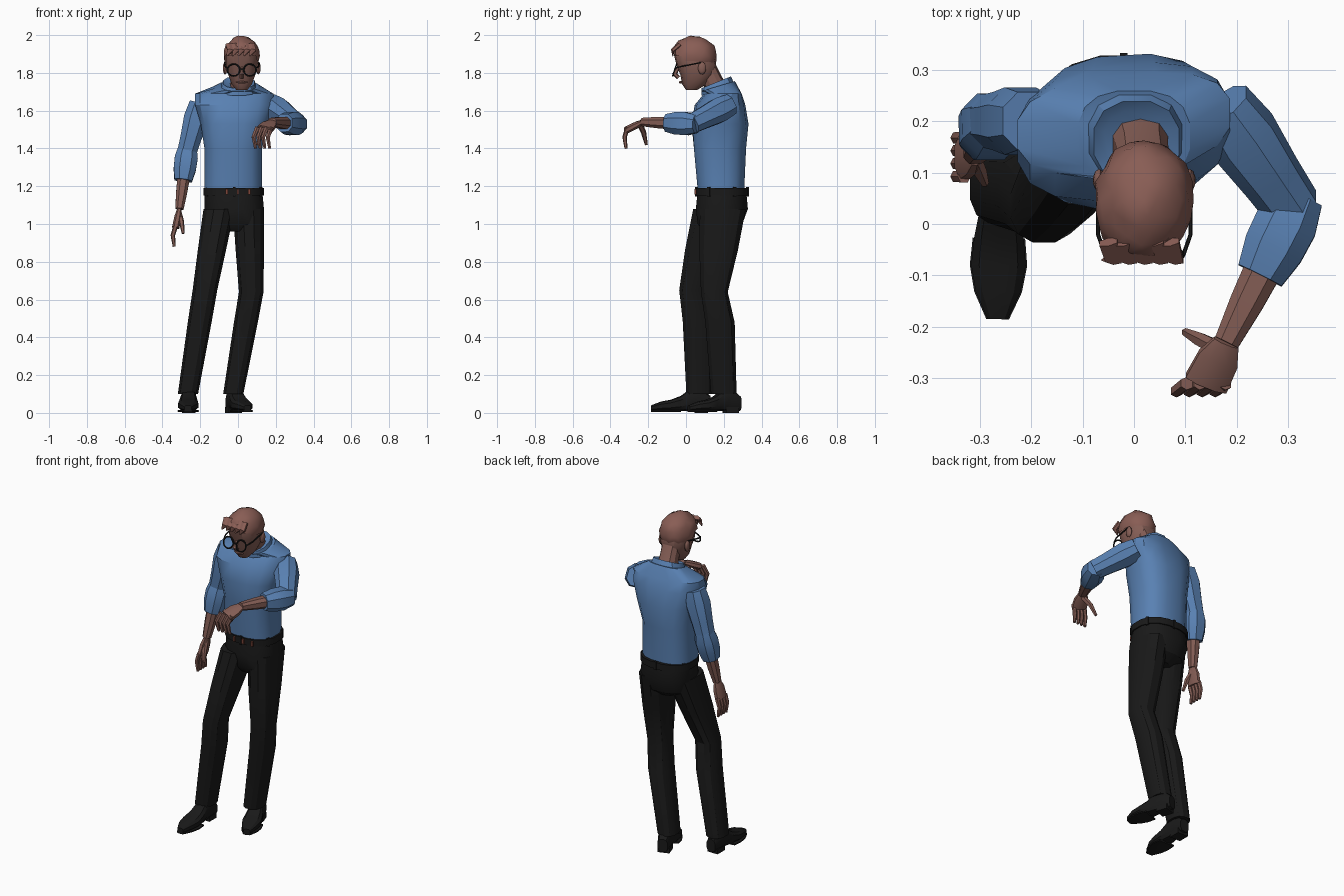
import bpy, bmesh, math, random
from mathutils import Vector, Matrix

random.seed(4)
if "Cube" in bpy.data.objects:
    bpy.data.objects.remove(bpy.data.objects["Cube"])


def material(name, *rgb):
    m = bpy.data.materials.new(name)
    m.use_nodes = True
    m.diffuse_color = (*rgb, 1)
    m.node_tree.nodes["Principled BSDF"].inputs["Base Color"].default_value = (*rgb, 1)
    return m


SHIRT = material("blue cloth", .1, .22, .45)
SKIN = material("brown skin", .23, .11, .09)
HAIR = material("brown hair", .25, .11, .09)
BLACK = material("black cloth and leather", .01, .01, .01)
METAL = material("red brown metal", .2, .06, .04)
UP = Vector((0, 0, 1))
ACROSS = Vector((1, 0, 0))
BACK = Vector((0, 1, 0))


def finish(name, mesh, mat):
    bmesh.ops.recalc_face_normals(mesh, faces=mesh.faces)
    data = bpy.data.meshes.new(name)
    mesh.to_mesh(data)
    mesh.free()
    data.materials.append(mat)
    part = bpy.data.objects.new(name, data)
    bpy.context.collection.objects.link(part)
    bpy.ops.object.select_all(action='DESELECT')
    part.select_set(True)
    bpy.context.view_layer.objects.active = part
    bpy.ops.object.shade_smooth_by_angle(angle=math.radians(30))


def loft(name, rings, mat, sides=12, power=2.4):
    """Skin rings of (centre, half axis u, half axis v) and close both ends."""
    mesh = bmesh.new()
    loops = []
    for centre, u, v in rings:
        loop = []
        for i in range(sides):
            angle = math.tau * (i + .5) / sides
            c, s = math.cos(angle), math.sin(angle)
            c = math.copysign(abs(c) ** (2 / power), c)
            s = math.copysign(abs(s) ** (2 / power), s)
            loop.append(mesh.verts.new(centre + u * c + v * s))
        loops.append(loop)
    for lower, upper in zip(loops, loops[1:]):
        for i in range(sides):
            j = (i + 1) % sides
            mesh.faces.new((lower[i], lower[j], upper[j], upper[i]))
    mesh.faces.new(loops[0])
    mesh.faces.new(loops[-1])
    finish(name, mesh, mat)


def level_ring(z, left, right, front, back, turn=0, tilt=0):
    """Ring from its extents, optionally turned in plan or tipped forward."""
    half_width, half_depth = (right - left) / 2, (back - front) / 2
    return (Vector(((left + right) / 2, (front + back) / 2, z)),
            (ACROSS + BACK * turn) * half_width, (BACK + UP * tilt) * half_depth)


def limb(name, points, radii, mat, spread=ACROSS, flat=1, sides=8):
    """Tube along points, widest along the spread direction."""
    points = [Vector(p) for p in points]
    rings = []
    for i, (point, radius) in enumerate(zip(points, radii)):
        along = (points[min(i + 1, len(points) - 1)] - points[max(i - 1, 0)]).normalized()
        u = (spread - along * along.dot(spread)).normalized()
        rings.append((point, u * radius, u.cross(along) * radius * flat))
    loft(name, rings, mat, sides)


def placed(centre, size, rotation=0):
    return (Matrix.Translation(centre) @ Matrix.Rotation(rotation, 4, 'Z')
            @ Matrix.Diagonal((*size, 1)))


def block(name, centre, size, mat, rotation=0):
    mesh = bmesh.new()
    bmesh.ops.create_cube(mesh, size=1, matrix=placed(centre, size, rotation))
    finish(name, mesh, mat)


def arm(side, shoulder, elbow, wrist, knuckle, thumb_tip, spread, bulge):
    """Sleeve, rolled cuff, forearm and hand hung on the arm's joints."""
    shoulder, elbow, wrist, knuckle, thumb_tip, bulge = map(
        Vector, (shoulder, elbow, wrist, knuckle, thumb_tip, bulge))
    upper, lower = shoulder.lerp, lambda t: elbow.lerp(wrist, t)
    limb(f"{side}_sleeve", [shoulder, upper(elbow, .3), upper(elbow, .7), elbow],
         (.06, .07, .06, .055), SHIRT, spread)
    limb(f"{side}_cuff", [lower(t) for t in (-.1, .1, .3, .5)],
         (.05, .065, .063, .05), SHIRT, spread)
    limb(f"{side}_forearm", [lower(.4), lower(.7), wrist], (.04, .035, .026), SKIN, spread, .9)
    limb(f"{side}_palm", [wrist, wrist.lerp(knuckle, .4), knuckle], (.027, .043, .046),
         SKIN, spread, .45)
    # Fingers curl down from the knuckles
    for i in range(4):
        root = knuckle + spread * (i - 1.5) * .025 + UP * .01
        limb(f"{side}_finger_{i}", [root, root + bulge - UP * .05, root + bulge / 2 - UP * .11],
             (.013, .012, .008), SKIN, spread, sides=6)
    root = wrist.lerp(knuckle, .2)
    limb(f"{side}_thumb", [root, root.lerp(thumb_tip, .6) + UP * .02, thumb_tip],
         (.016, .014, .008), SKIN, spread, sides=6)


def leg(side, hip, knee, ankle):
    """Trouser leg with a full calf, in level rings between the joints."""
    hip, knee, ankle = map(Vector, (hip, knee, ankle))
    calf = knee.lerp(ankle, .3) + BACK * .015
    stations = (hip, hip.lerp(knee, .5), knee, calf, ankle)
    loft(f"{side}_trouser_leg",
         [(p, ACROSS * w, BACK * d) for p, w, d in
          zip(stations, (.085, .077, .067, .065, .055), (.125, .105, .073, .08, .07))], BLACK)


def shoe(side, heel, toe):
    """Shoe upper from evenly spaced widths and heights, with sole and heel."""
    heel, toe = Vector(heel), Vector(toe)
    along = (toe - heel).normalized()
    sideways = along.cross(UP)
    widths = (.03, .04, .04, .05, .055, .045, .02)
    heights = (.08, .12, .12, .08, .06, .05, .03)
    upper, sole = [], []
    for i, (width, height) in enumerate(zip(widths, heights)):
        spot = heel.lerp(toe, i / 6)
        upper.append((spot + UP * (height / 2 + .01), sideways * width, UP * height / 2))
        sole.append((spot + UP * .01, sideways * (width + .003), UP * .006))
    loft(f"{side}_shoe", upper, BLACK, 10, 2.8)
    loft(f"{side}_sole", sole[3:], BLACK, 8, 4)
    block(f"{side}_heel", heel + along * .05 + UP * .015, (.07, .07, .03), BLACK,
          math.atan2(along.y, along.x))


# Shirt body and collar
loft("shirt_body", [
    level_ring(1.18, -.18, .13, .06, .31),
    level_ring(1.4, -.18, .13, .04, .32),
    level_ring(1.53, -.2, .16, .03, .33, turn=.06),
    level_ring(1.63, -.23, .19, .05, .31, turn=.1),
    level_ring(1.69, -.23, .19, .1, .29, turn=.1),
    level_ring(1.73, -.11, .11, .08, .26, tilt=.3)], SHIRT, 16, 2.6)
loft("collar", [
    level_ring(1.71, -.1, .1, .08, .26, tilt=.35),
    level_ring(1.75, -.08, .09, .08, .24, tilt=.4),
    level_ring(1.74, -.06, .06, .1, .22, tilt=.4)], SHIRT)

# Arms: one hanging, one raised across the chest
arm("right", (-.2, .2, 1.64), (-.27, .2, 1.38), (-.31, .14, 1.08), (-.33, .13, .98),
    (-.29, .08, .95), BACK, (-.015, 0, 0))
arm("left", (.17, .23, 1.63), (.31, .03, 1.53), (.18, -.23, 1.54), (.14, -.31, 1.5),
    (.1, -.21, 1.42), ACROSS, (-.02, -.015, 0))

# Trousers and shoes
loft("trouser_seat", [
    level_ring(1.18, -.18, .13, .06, .32),
    level_ring(1.08, -.18, .14, .05, .33),
    level_ring(1, -.16, .13, .06, .3),
    level_ring(.96, -.09, .07, .09, .25)], BLACK, 16)
leg("right", (-.1, .16, 1.08), (-.175, .035, .65), (-.265, .07, .1))
leg("left", (.055, .195, 1.08), (.07, .15, .64), (-.025, .2, .1))
shoe("right", (-.26, .13, 0), (-.265, -.185, 0))
shoe("left", (-.04, .285, 0), (.05, .015, 0))

# Belt, belt loops and metal fittings
loft("belt", [level_ring(z, -.185, .14, .05, .33) for z in (1.15, 1.19)], BLACK, 16)
for i in range(6):
    angle = math.tau * (i + .5) / 6
    spot = Vector((-.02, .19, 1.17)) + ACROSS * .16 * math.cos(angle) + BACK * .135 * math.sin(angle)
    block(f"belt_loop_{i}", spot, (.015, .015, .05), BLACK, angle)
for i in range(3):
    block(f"belt_fitting_{i}", (.06 * (i - 1), .05, 1.17), (.012, .012, .03), METAL)

# Neck and head
limb("neck", [(.01, .17, 1.7), (.015, .14, 1.76), (.02, .1, 1.84)], (.06, .053, .053), SKIN, sides=10)
loft("head", [level_ring(z, .02 - half, .02 + half, front, back) for z, half, front, back in (
    (1.71, .03, 0, .06), (1.74, .055, -.02, .11), (1.79, .073, -.03, .15), (1.84, .085, -.05, .16),
    (1.9, .084, -.065, .15), (1.95, .065, -.05, .12))], SKIN, 14)
limb("nose", [(.02, -.04, 1.83), (.02, -.06, 1.795), (.02, -.04, 1.775)], (.008, .014, .012), SKIN, sides=6)
limb("lips", [(.02 + x, abs(x) / 3 - .03, 1.75) for x in (-.03, 0, .03)], (.004, .008, .004), SKIN, UP, sides=6)

# Hair: tousled cap cut off along a sloping hairline
mesh = bmesh.new()
bmesh.ops.create_icosphere(mesh, subdivisions=3, radius=1)
for vert in mesh.verts:
    vert.co *= random.uniform(.955, 1.045)
bmesh.ops.transform(mesh, matrix=placed((.02, .045, 1.89), (.096, .12, .106)), verts=mesh.verts)
below = [vert for vert in mesh.verts if vert.co.z < 1.86 - .45 * vert.co.y]
bmesh.ops.delete(mesh, geom=below, context='VERTS')
finish("hair", mesh, HAIR)
for i in range(5):
    x = .03 * i - .05
    limb(f"fringe_lock_{i}", [(x, -.035, 1.95), (x + .01, -.07, 1.92), (x - .01, -.07, 1.89)],
         (.02, .018, .004), HAIR, flat=.6, sides=6)

# Ears and glasses on both sides of the face
for side, s in (("right", -1), ("left", 1)):
    mesh = bmesh.new()
    bmesh.ops.create_icosphere(mesh, subdivisions=2, radius=1,
                               matrix=placed((.02 + s * .088, .085, 1.825), (.012, .022, .034)))
    finish(f"{side}_ear", mesh, SKIN)
    centre = Vector((.02 + s * .043, -.06, 1.815))
    bpy.ops.mesh.primitive_torus_add(major_radius=.033, minor_radius=.0045, major_segments=16,
                                     minor_segments=6, location=centre,
                                     rotation=(math.radians(72), 0, 0))
    bpy.context.object.name = f"{side}_glasses_rim"
    bpy.context.object.data.materials.append(BLACK)
    hinge = centre + ACROSS * s * .033 + UP * .01
    bend = hinge + ACROSS * s * .014 + BACK * .04 + UP * .01
    limb(f"{side}_glasses_arm", [hinge, bend, bend + BACK * .1 + UP * .02], [.004] * 3, BLACK, UP, sides=6)
block("glasses_bridge", (.02, -.06, 1.82), (.024, .007, .008), BLACK)
